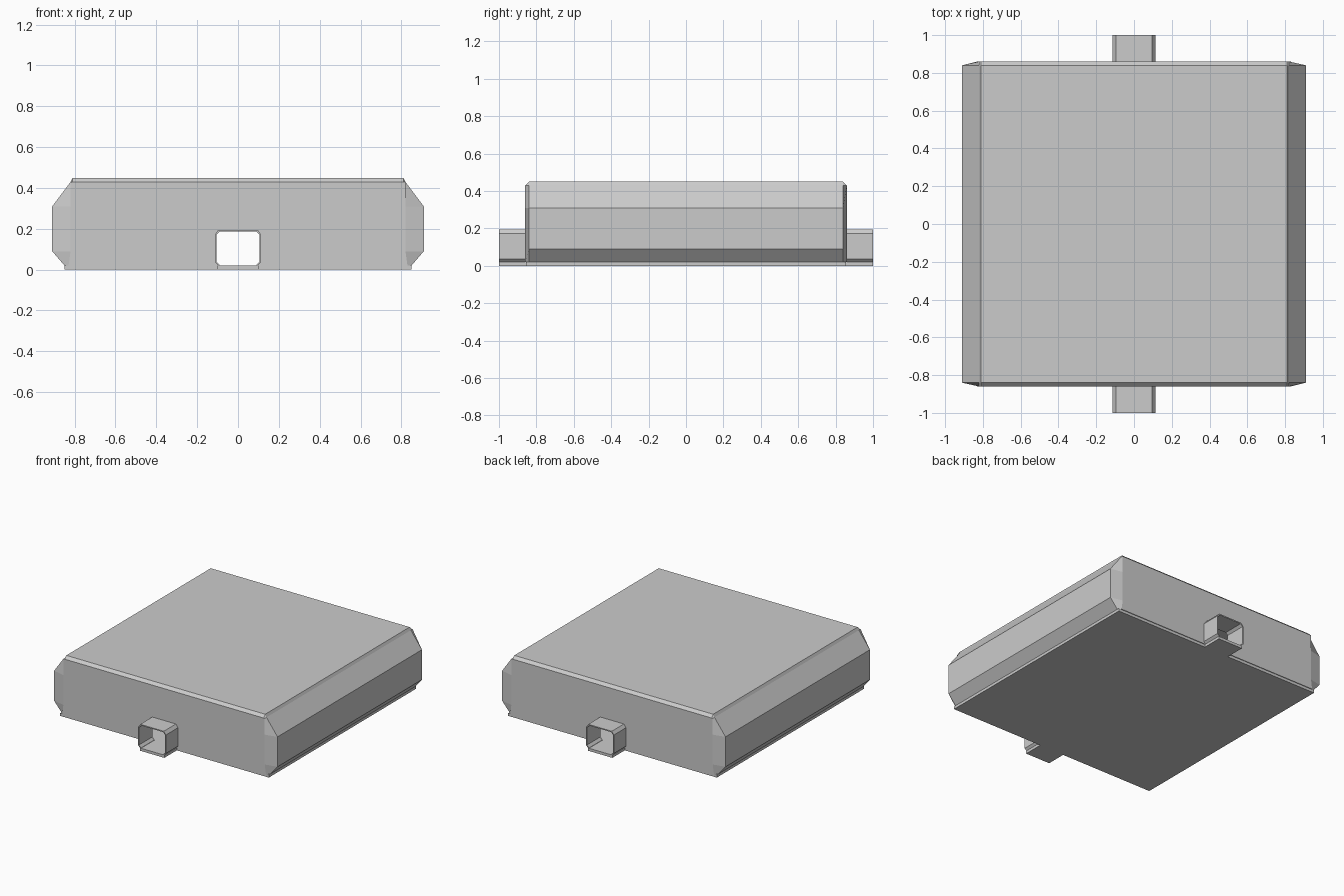
import bpy, bmesh

if "Cube" in bpy.data.objects:
    bpy.data.objects.remove(bpy.data.objects["Cube"])


def mirror_profile(half):
    """Half profile (bottom to top, x > 0) -> closed left/right symmetric loop."""
    return half + [(-x, z) for x, z in reversed(half)]


def loft(name, sections):
    """Skin a list of (y, half_profile) sections and cap both ends."""
    bm = bmesh.new()
    rings = [[bm.verts.new((x, y, z)) for x, z in mirror_profile(half)]
             for y, half in sections]
    n = len(rings[0])
    for a, b in zip(rings, rings[1:]):
        for i in range(n):
            j = (i + 1) % n
            bm.faces.new((a[i], a[j], b[j], b[i]))
    bm.faces.new(rings[0])
    bm.faces.new(rings[-1])
    bmesh.ops.remove_doubles(bm, verts=bm.verts, dist=1e-5)
    bmesh.ops.recalc_face_normals(bm, faces=bm.faces)
    me = bpy.data.meshes.new(name)
    bm.to_mesh(me)
    bm.free()
    ob = bpy.data.objects.new(name, me)
    bpy.context.collection.objects.link(ob)
    return ob


def cut(target, cutter):
    mod = target.modifiers.new("cut_" + cutter.name, 'BOOLEAN')
    mod.operation = 'DIFFERENCE'
    mod.solver = 'EXACT'
    mod.object = cutter
    cutter.hide_render = True
    cutter.hide_set(True)


def room_sections(t, floor):
    """Room shape, inset by wall thickness t, starting at the given floor height."""
    end = [(.83 - t, floor), (.82 - t, .09), (.82 - t, .31), (.82 - t, .43 - t), (.81 - t, .43 - t)]
    mid = [(.85 - t, floor), (.91 - t, .09), (.91 - t, .31), (.82 - t, .43 - t), (.81 - t, .45 - t)]
    return [(-.86 + t, end), (-.84 + t, mid), (.84 - t, mid), (.86 - t, end)]


# Hollow room shell with door openings front and back
room = loft("room_shell", room_sections(0, .02))
cavity = loft("room_cavity_cutter", room_sections(.015, .01))
inner = [(.09, .01), (.09, .022), (.106, .04), (.106, .17), (.09, .187)]
door = loft("door_cutter", [(-1.1, inner), (1.1, inner)])
cut(room, cavity)
cut(room, door)

# Corridor stubs
outer = [(.097, .02), (.113, .036), (.113, .172), (.096, .195)]
for side, s in (("front", -1), ("back", 1)):
    tube = loft(side + "_corridor", [(s * 1.0, outer), (s * .852, outer)])
    cut(tube, door)

# Base slab, with tongues running under the corridors
quarter = [(.85, 0), (.85, .855), (.10, .855), (.10, 1.0)]
outline = quarter[1:] + [(-x, y) for x, y in reversed(quarter[1:])]
outline += [(-x, -y) for x, y in outline]
bm = bmesh.new()
face = bm.faces.new([bm.verts.new((x, y, 0)) for x, y in outline])
top = bmesh.ops.extrude_face_region(bm, geom=[face])
bmesh.ops.translate(bm, vec=(0, 0, .02),
                    verts=[v for v in top["geom"] if isinstance(v, bmesh.types.BMVert)])
bmesh.ops.recalc_face_normals(bm, faces=bm.faces)
mesh = bpy.data.meshes.new("base_slab")
bm.to_mesh(mesh)
bm.free()
bpy.context.collection.objects.link(bpy.data.objects.new("base_slab", mesh))
